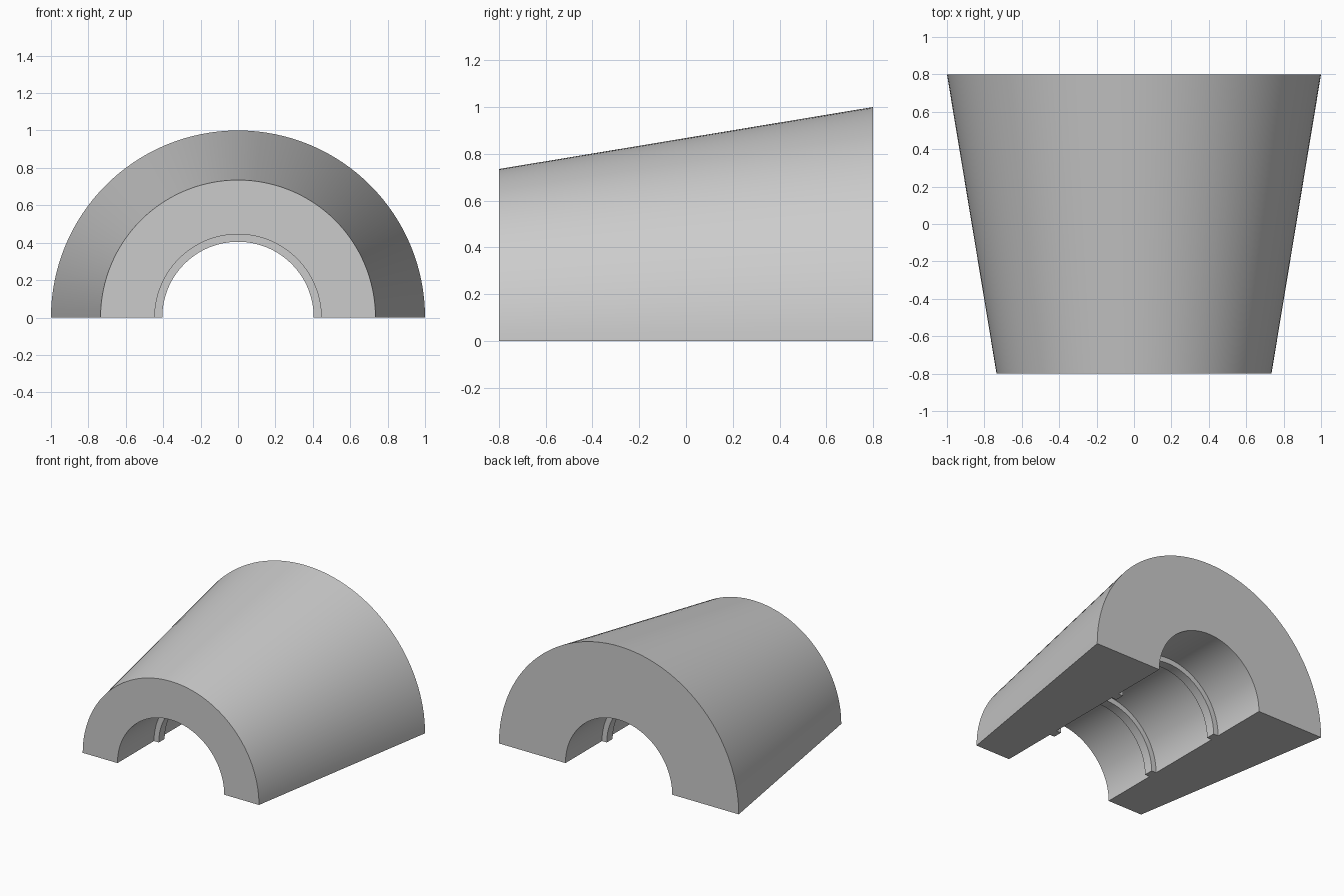
import bpy
import bmesh
from math import pi, sin, cos, radians

# Remove the default object
cube = bpy.data.objects.get("Cube")
if cube:
    bpy.data.objects.remove(cube, do_unlink=True)

# Single plain grey material
grey = bpy.data.materials.new("plain_grey")
grey.use_nodes = True
colour = (0.6, 0.6, 0.6, 1)
grey.diffuse_color = colour
grey.node_tree.nodes["Principled BSDF"].inputs["Base Color"].default_value = colour

SEGMENTS = 64
BORE = 0.445


def half_ring(name, profile):
    """Sweep a closed (radius, y) profile through a half turn and cap both ends."""
    bm = bmesh.new()
    rings = []
    for i in range(SEGMENTS + 1):
        a = pi * i / SEGMENTS
        rings.append([bm.verts.new((r * cos(a), y, r * sin(a))) for r, y in profile])
    count = len(profile)
    for a, b in zip(rings, rings[1:]):
        for j in range(count):
            k = (j + 1) % count
            bm.faces.new((a[j], a[k], b[k], b[j]))
    bm.faces.new(rings[0])
    bm.faces.new(rings[-1])
    bmesh.ops.recalc_face_normals(bm, faces=bm.faces)
    mesh = bpy.data.meshes.new(name)
    bm.to_mesh(mesh)
    bm.free()
    mesh.materials.append(grey)
    obj = bpy.data.objects.new(name, mesh)
    bpy.context.collection.objects.link(obj)
    bpy.ops.object.select_all(action="DESELECT")
    obj.select_set(True)
    bpy.context.view_layer.objects.active = obj
    bpy.ops.object.shade_smooth_by_angle(angle=radians(30))
    return obj


# Tapered half shell with a straight bore
half_ring("tapered_shell", [(BORE, -0.8), (0.735, -0.8), (1.0, 0.8), (BORE, 0.8)])

# Two raised ribs inside the bore
for name, y in (("front_rib", -0.33), ("back_rib", 0.33)):
    half_ring(name, [(0.405, y - 0.035), (BORE + 0.005, y - 0.035),
                     (BORE + 0.005, y + 0.035), (0.405, y + 0.035)])
